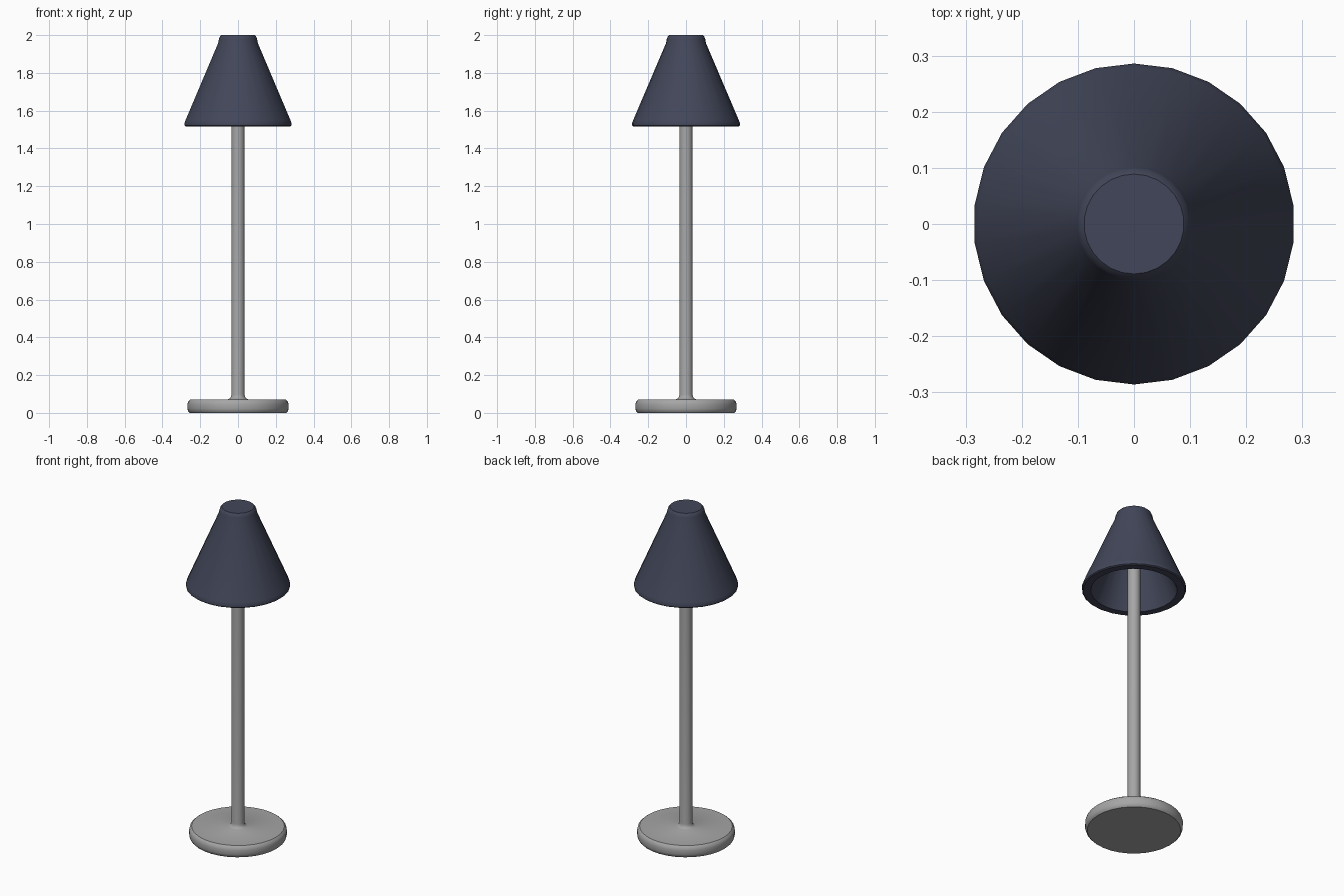
import bpy, bmesh, math

if "Cube" in bpy.data.objects:
    bpy.data.objects.remove(bpy.data.objects["Cube"])


def material(name, rgb):
    m = bpy.data.materials.new(name)
    m.diffuse_color = (*rgb, 1.0)
    m.use_nodes = True
    m.node_tree.nodes["Principled BSDF"].inputs["Base Color"].default_value = m.diffuse_color
    return m


def revolve(name, profile, sides, mat, sharp=35):
    """Lathe a (radius, height) profile around z; first vertex points to +y."""
    bm = bmesh.new()
    rings = []
    for r, z in profile:
        if r == 0:
            rings.append([bm.verts.new((0, 0, z))] * sides)
        else:
            rings.append([bm.verts.new((r * math.sin(2 * math.pi * i / sides),
                                        r * math.cos(2 * math.pi * i / sides), z))
                          for i in range(sides)])
    for a, b in zip(rings, rings[1:]):
        for i in range(sides):
            j = (i + 1) % sides
            bm.faces.new(list(dict.fromkeys((a[i], a[j], b[j], b[i]))))
    bmesh.ops.recalc_face_normals(bm, faces=bm.faces)
    mesh = bpy.data.meshes.new(name)
    bm.to_mesh(mesh)
    bm.free()
    mesh.materials.append(mat)
    ob = bpy.data.objects.new(name, mesh)
    bpy.context.collection.objects.link(ob)
    bpy.ops.object.select_all(action='DESELECT')
    ob.select_set(True)
    bpy.context.view_layer.objects.active = ob
    bpy.ops.object.shade_smooth_by_angle(angle=math.radians(sharp))
    return ob


metal = material("grey_metal", (0.38, 0.38, 0.38))
navy = material("dark_navy", (0.055, 0.062, 0.1))

# Round foot and pole in one turned piece, with a small fillet between them
revolve("base_and_pole", [
    (0, 0), (0.256, 0), (0.264, 0.008), (0.268, 0.022), (0.268, 0.046),
    (0.264, 0.061), (0.254, 0.07), (0.052, 0.072), (0.043, 0.077),
    (0.037, 0.085), (0.035, 0.097), (0.035, 1.955), (0, 1.955)], 32, metal)

# Thick-walled conical shade: underside of cap, inner wall, rim, outer wall, top
revolve("shade", [
    (0, 1.95), (0.053, 1.95), (0.237, 1.516), (0.278, 1.516),
    (0.285, 1.521), (0.286, 1.533), (0.280, 1.549), (0.106, 1.957),
    (0.102, 1.978), (0.097, 1.992), (0.089, 2.0), (0, 2.0)], 26, navy)
